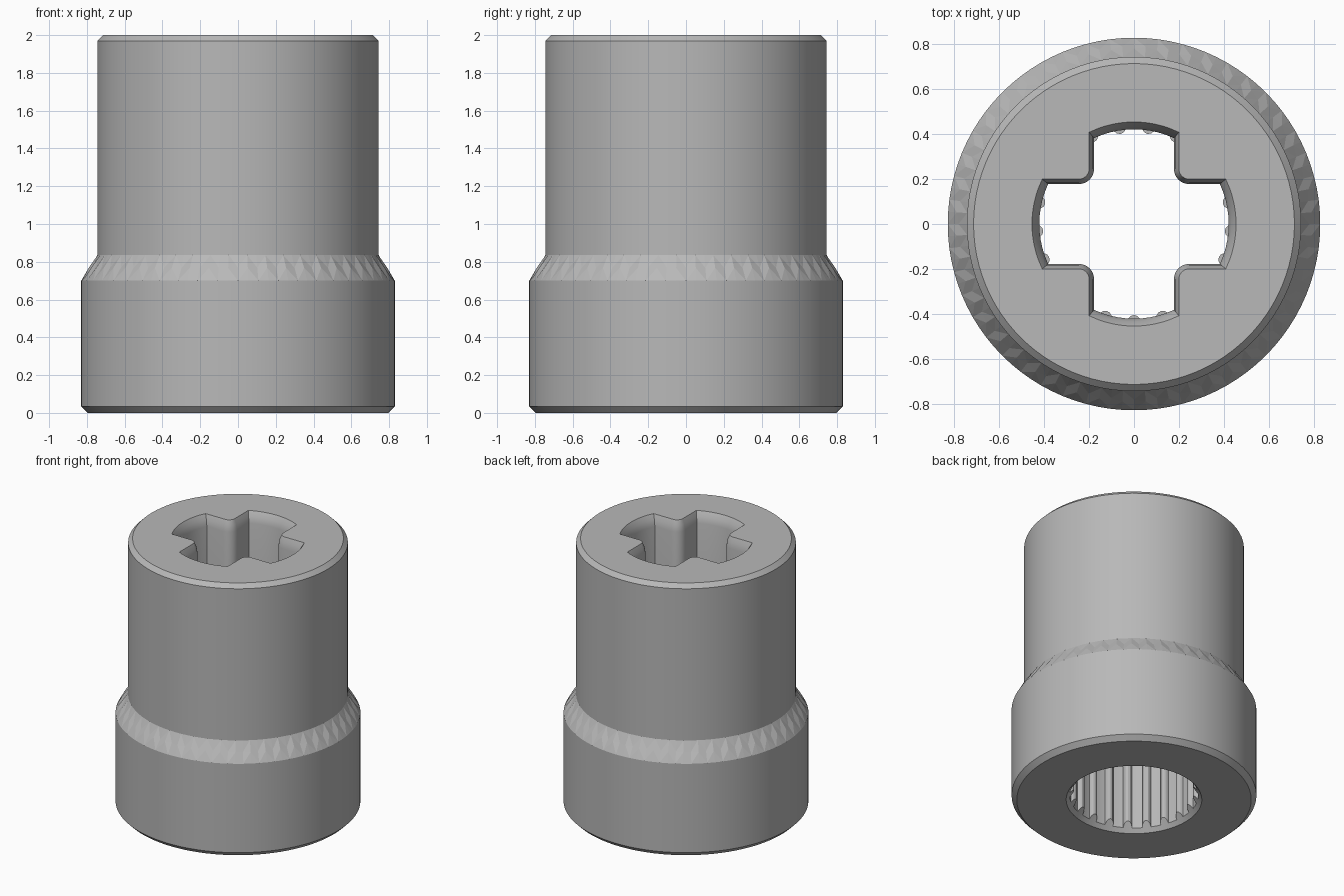
import bpy, bmesh
from math import sin, cos, pi, asin, radians

cube = bpy.data.objects.get("Cube")
if cube:
    bpy.data.objects.remove(cube, do_unlink=True)

SEGMENTS = 96
TEETH = 21

steel = bpy.data.materials.new("satin grey steel")
steel.use_nodes = True
grey = (0.48, 0.48, 0.48, 1)
steel.diffuse_color = grey
steel.node_tree.nodes["Principled BSDF"].inputs["Base Color"].default_value = grey


def circle(radius, ripple=0.0):
    """Circle outline; ripple raises and lowers alternate points."""
    pts = []
    for i in range(SEGMENTS):
        a = 2 * pi * i / SEGMENTS
        r = radius + (ripple if i % 2 else -ripple)
        pts.append((r * cos(a), r * sin(a)))
    return pts


def cross(inset):
    """Four arms with arc ends and rounded inner corners."""
    half, reach, fillet = 0.2 - inset, 0.455 - 1.5 * inset, 0.045 + inset
    centre = half + fillet
    spread = asin(half / reach)
    arm = []
    for i in range(11):
        a = spread * (i / 5 - 1)
        arm.append((reach * cos(a), reach * sin(a)))
    for i in range(7):
        a = -pi / 2 - pi / 2 * i / 6
        arm.append((centre + fillet * cos(a), centre + fillet * sin(a)))
    pts = []
    for q in range(4):
        c, s = cos(q * pi / 2), sin(q * pi / 2)
        pts += [(x * c - y * s, x * s + y * c) for x, y in arm]
    return pts


def spline(root, bump):
    """Bore outline with rounded teeth pointing inward."""
    pts = []
    for k in range(TEETH):
        mid = -pi / 2 + 2 * pi * k / TEETH
        for i in range(7):
            t = pi * i / 6
            r, a = root - bump * sin(t), mid - bump * cos(t) / root
            pts.append((r * cos(a), r * sin(a)))
        for f in (0.4, 0.6):
            a = mid + 2 * pi / TEETH * f
            pts.append((root * cos(a), root * sin(a)))
    return pts


def loft(name, rings):
    """Closed solid through (outline, height) rings, bottom to top."""
    bm = bmesh.new()
    loops = [[bm.verts.new((x, y, z)) for x, y in pts] for pts, z in rings]
    for low, high in zip(loops, loops[1:]):
        n = len(low)
        for i in range(n):
            j = (i + 1) % n
            bm.faces.new((low[i], low[j], high[j], high[i]))
    bm.faces.new(loops[0][::-1])
    bm.faces.new(loops[-1])
    # split only the uneven band into triangles
    band = [f for f in bm.faces if 0.7 < f.calc_center_median().z < 0.83
            and len(f.verts) == 4 and abs(f.normal.z) >= 0 and name == "socket_body"]
    bmesh.ops.triangulate(bm, faces=band, quad_method='SHORT_EDGE')
    bmesh.ops.recalc_face_normals(bm, faces=bm.faces)
    mesh = bpy.data.meshes.new(name)
    bm.to_mesh(mesh)
    bm.free()
    mesh.materials.append(steel)
    obj = bpy.data.objects.new(name, mesh)
    bpy.context.collection.objects.link(obj)
    return obj


# Outer sleeve with chamfered ends and a faceted shoulder
body = loft("socket_body", [
    (circle(0.795), 0), (circle(0.83), 0.035), (circle(0.83), 0.7),
    (circle(0.787, 0.005), 0.768), (circle(0.745), 0.835),
    (circle(0.745), 1.97), (circle(0.715), 2)])

# Cross-shaped drive opening, toothed bore and bore lead-in
cutters = [
    loft("cross_cutter", [(cross(0.022), 0.95), (cross(0.022), 1.92),
                          (cross(0.014), 1.965), (cross(0), 2), (cross(0), 2.1)]),
    loft("bore_cutter", [(spline(0.436, 0.03), 0.02), (spline(0.436, 0.03), 1.0)]),
    loft("lead_in_cutter", [(circle(0.515), -0.07), (circle(0.405), 0.07)]),
]

bpy.ops.object.select_all(action='DESELECT')
body.select_set(True)
bpy.context.view_layer.objects.active = body
for cutter in cutters:
    cutter.hide_render = True
    cut = body.modifiers.new(cutter.name, 'BOOLEAN')
    cut.operation = 'DIFFERENCE'
    cut.solver = 'EXACT'
    cut.object = cutter
    bpy.ops.object.modifier_apply(modifier=cut.name)
    bpy.data.objects.remove(cutter, do_unlink=True)

# Smooth round walls, flat facets on the shoulder
bpy.ops.object.shade_smooth_by_angle(angle=radians(28))
for face in body.data.polygons:
    x, y, z = face.center
    if 0.7 < z < 0.835 and x * x + y * y > 0.5:
        face.use_smooth = False
